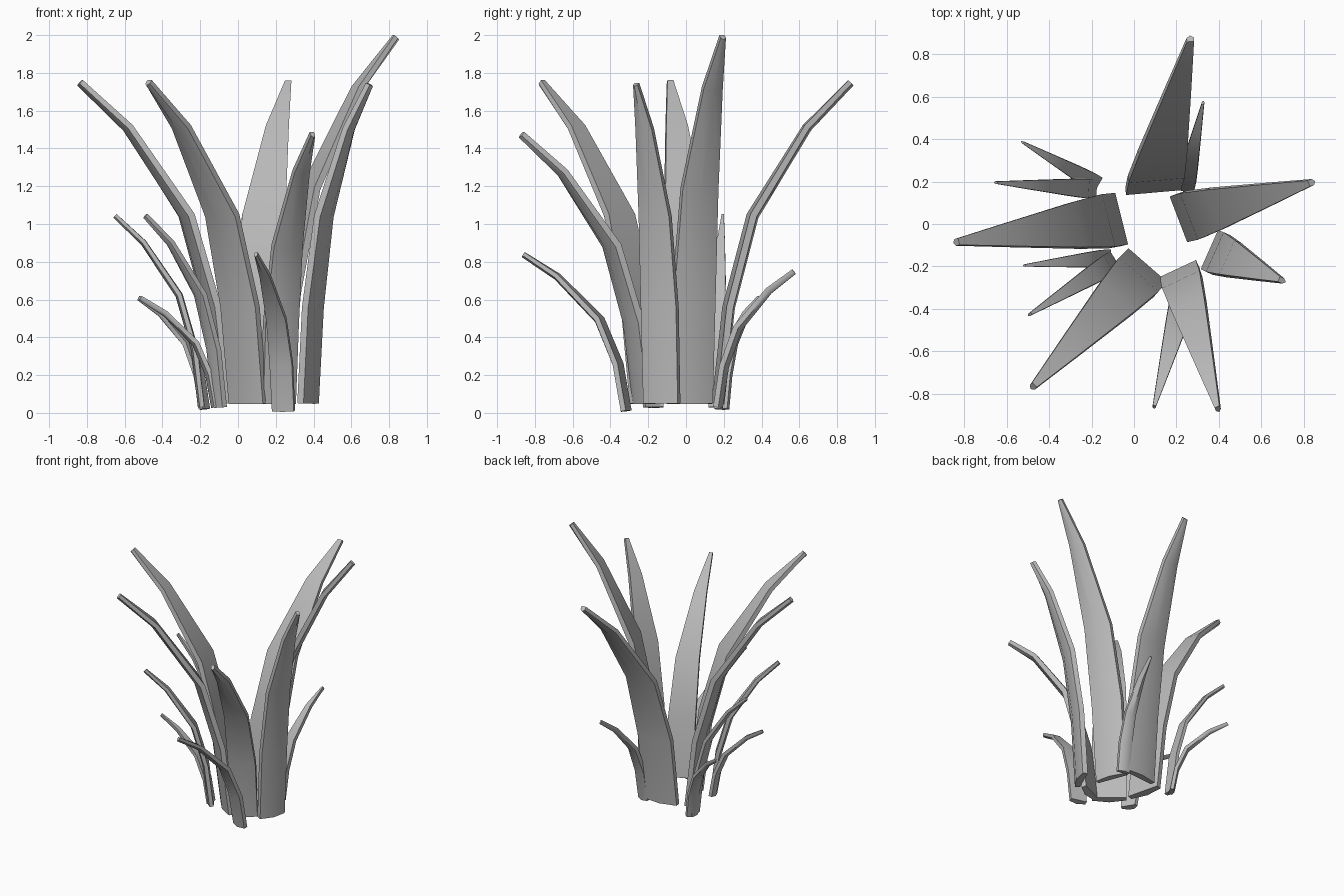
import bpy, bmesh, math
from mathutils import Vector

cube = bpy.data.objects.get("Cube")
if cube:
    bpy.data.objects.remove(cube, do_unlink=True)

grey = bpy.data.materials.new("leaf_grey")
grey.use_nodes = True
COLOUR = (0.5, 0.5, 0.5, 1)
grey.diffuse_color = COLOUR
grey.node_tree.nodes["Principled BSDF"].inputs["Base Color"].default_value = COLOUR

# Shared leaf shape per ring: height, outward reach, width, thickness (fractions)
RINGS = [(0, 0, 1, 1), (0.3, 0.08, 1.02, 1), (0.585, 0.26, 0.88, 1),
         (0.86, 0.67, 0.47, 0.85), (1, 1, 0.13, 0.7)]
# Cross-section: flat inner face, gently ridged outer face (across, outward)
SECTION = [(-0.5, -0.5), (0.5, -0.5), (0.5, 0.3), (0, 0.75), (-0.5, 0.3)]


def leaf(name, base, tip, width, thick, yaw=None):
    """Bent, tapering blade from base to tip; yaw turns its broad face."""
    base, tip = Vector(base), Vector(tip)
    span = tip - base
    angle = math.atan2(span.y, span.x) if yaw is None else math.radians(yaw)
    across = Vector((-math.sin(angle), math.cos(angle), 0))
    path = [base + Vector((span.x * r, span.y * r, span.z * h))
            for h, r, w, t in RINGS]
    bm = bmesh.new()
    rings = []
    for i, (h, r, w, t) in enumerate(RINGS):
        tangent = (path[min(i + 1, len(path) - 1)] - path[max(i - 1, 0)]).normalized()
        out = across.cross(tangent).normalized()
        rings.append([bm.verts.new(path[i] + across * a * width * w + out * b * thick * t)
                      for a, b in SECTION])
    n = len(SECTION)
    for low, high in zip(rings, rings[1:]):
        for k in range(n):
            bm.faces.new((low[k], low[(k + 1) % n], high[(k + 1) % n], high[k]))
    bm.faces.new(rings[0])
    bm.faces.new(rings[-1])
    bmesh.ops.recalc_face_normals(bm, faces=bm.faces)
    mesh = bpy.data.meshes.new(name)
    bm.to_mesh(mesh)
    bm.free()
    mesh.materials.append(grey)
    obj = bpy.data.objects.new(name, mesh)
    bpy.context.collection.objects.link(obj)
    bpy.ops.object.select_all(action='DESELECT')
    obj.select_set(True)
    bpy.context.view_layer.objects.active = obj
    bpy.ops.object.shade_smooth_by_angle(angle=math.radians(50))


# Large leaves
leaf("back_leaf", (0.09, 0.17, 0.05), (0.265, 0.87, 1.75), 0.26, 0.045, 95)
leaf("left_leaf", (0.23, 0.03, 0.05), (0.835, 0.195, 1.99), 0.23, 0.045, 21)
leaf("left_front_leaf", (0.375, -0.13, 0.05), (0.695, -0.265, 1.74), 0.2, 0.045, -24)
leaf("front_leaf", (0.215, -0.23, 0.05), (0.395, -0.87, 1.475), 0.19, 0.045, -65)
leaf("right_front_leaf", (0.05, -0.21, 0.05), (-0.475, -0.765, 1.75), 0.24, 0.045, 229)
leaf("right_leaf", (-0.08, 0.02, 0.05), (-0.835, -0.085, 1.75), 0.25, 0.045, 194)

# Small outer leaves
leaf("small_front_leaf", (0.24, -0.32, 0.01), (0.095, -0.86, 0.84), 0.12, 0.035)
leaf("small_right_front_leaf", (-0.1, -0.18, 0.03), (-0.49, -0.425, 1.045), 0.1, 0.035)
leaf("small_right_low_leaf", (-0.12, -0.16, 0.03), (-0.515, -0.195, 0.61), 0.08, 0.03)
leaf("small_right_tall_leaf", (-0.19, 0.165, 0.03), (-0.65, 0.195, 1.045), 0.09, 0.03)
leaf("small_right_back_leaf", (-0.18, 0.19, 0.02), (-0.525, 0.385, 0.61), 0.08, 0.03)
leaf("small_back_leaf", (0.24, 0.17, 0.03), (0.325, 0.57, 0.75), 0.09, 0.035)
